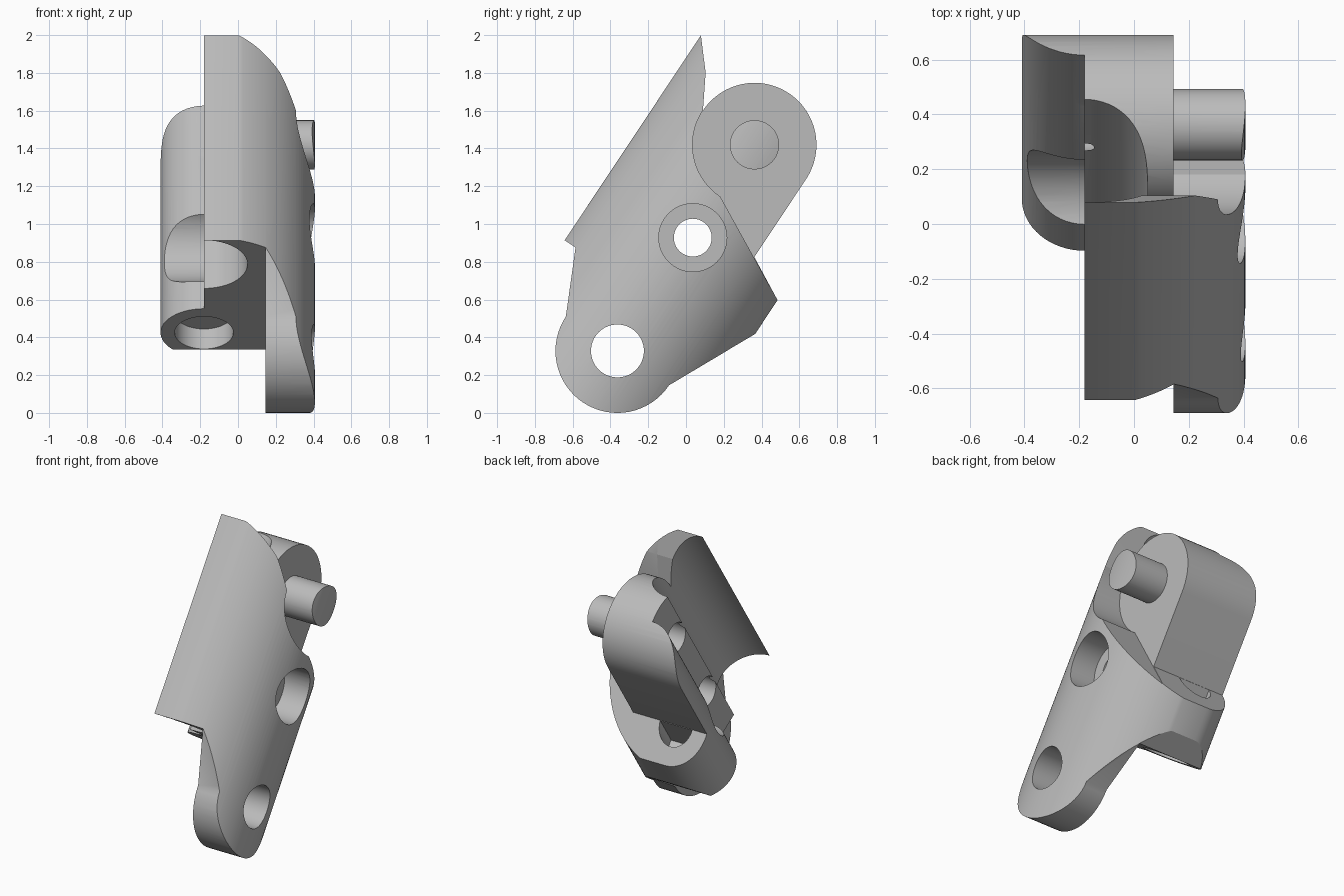
import bpy, bmesh
from math import radians, sin, cos
from mathutils import Matrix

if "Cube" in bpy.data.objects:
    bpy.data.objects.remove(bpy.data.objects["Cube"], do_unlink=True)

R = 0.328        # end lug radius
PIN = 1.31       # distance between lower hole and pin
MID = 0.72       # centre of the middle hole
STEP = 0.145     # plane between the two hinge leaves
CORE = -0.18     # inner face of the body

metal = bpy.data.materials.new("plain grey")
metal.use_nodes = True
grey = (0.5, 0.5, 0.5, 1)
metal.diffuse_color = grey
metal.node_tree.nodes["Principled BSDF"].inputs["Base Color"].default_value = grey


def arc(cx, cy, r, a0, a1, n=32):
    angles = [radians(a0 + (a1 - a0) * i / n) for i in range(n + 1)]
    return [(cx + r * cos(a), cy + r * sin(a)) for a in angles]


def circle(cx, cy, r):
    return arc(cx, cy, r, 0, 360, 64)[:-1]


def prism(name, loops, axis, lo, hi):
    """Extrude outlines across (axis x) or along (axis u) the link."""
    bm = bmesh.new()
    for loop in loops:
        pts = [(lo, a, b) if axis == "x" else (a, lo, b) for a, b in loop]
        face = bm.faces.new([bm.verts.new(p) for p in pts])
        ext = bmesh.ops.extrude_face_region(bm, geom=[face])["geom"]
        shift = (hi - lo, 0, 0) if axis == "x" else (0, hi - lo, 0)
        bmesh.ops.translate(bm, vec=shift,
                            verts=[v for v in ext if isinstance(v, bmesh.types.BMVert)])
    bmesh.ops.recalc_face_normals(bm, faces=bm.faces)
    mesh = bpy.data.meshes.new(name)
    bm.to_mesh(mesh)
    bm.free()
    mesh.materials.append(metal)
    obj = bpy.data.objects.new(name, mesh)
    bpy.context.collection.objects.link(obj)
    return obj


def combine(obj, other, operation):
    mod = obj.modifiers.new("cut", "BOOLEAN")
    mod.operation, mod.object, mod.solver = operation, other, "EXACT"
    bpy.context.view_layer.objects.active = obj
    bpy.ops.object.modifier_apply(modifier=mod.name)
    bpy.data.objects.remove(other, do_unlink=True)


def envelope():
    """Cross-section: round shell, hollow channel, rounded inner rib."""
    section = (arc(CORE, 0, 0.587, -71.6, 71.6, 64)
               + arc(CORE, 0.327, 0.23, 90, -90)
               + arc(CORE, -0.327, 0.23, 90, 270))
    return prism("envelope", [section], "u", -0.6, 1.9)


# Side outlines of the outer leaf (with pin) and the inner leaf (with upper lug)
upper_flare = [(1.485, 0.427), (1.635, 0.557), (1.68, 0.6)]
outer = (arc(0, 0, R, 90, 270) + [(0.567, -0.6), (0.67, -0.6)]
         + arc(PIN, 0, R, 180, 90) + upper_flare + [(0.567, 0.6)])
inner = ([(0.333, 0.6), (0.333, -0.487), (0.567, -0.6), (0.67, -0.6), (0.815, -R)]
         + arc(PIN, 0, R, -90, 90) + upper_flare)

link = prism("hinge_link", [outer, circle(PIN, 0, 0.13)], "x", STEP, 0.46)
combine(link, envelope(), "INTERSECT")
inner_leaf = prism("inner_leaf", [inner], "x", -0.46, STEP)
combine(inner_leaf, envelope(), "INTERSECT")
combine(link, inner_leaf, "UNION")

# Cross holes: centre along the link, radius, x range
for centre, radius, lo, hi in [
    (0, 0.14, 0, 0.5),             # lower hinge hole
    (MID, 0.1, -0.5, 0.5),         # middle through hole
    (MID, 0.18, 0.2, 0.5),         # outer counterbore
    (MID, 0.234, -0.5, CORE),      # inner counterbore
    (PIN, 0.1, -0.3, 0.0),         # blind hole behind the pin
]:
    combine(link, prism("hole", [circle(centre, 0, radius)], "x", lo, hi), "DIFFERENCE")

# Lengthwise blind hole and half-round notch in the rib
combine(link, prism("bore", [circle(CORE, -0.327, 0.155)], "u", 0.2, 0.46), "DIFFERENCE")
combine(link, prism("notch", [arc(CORE, -0.33, 0.12, 180, 360)], "u", 0.6, 0.9), "DIFFERENCE")

# Lean the link back and set it on the ground
link.data.transform(Matrix(((1, 0, 0, 0),
                            (0, 0.554, -0.833, -0.363),
                            (0, 0.833, 0.554, 0.328),
                            (0, 0, 0, 1))))
bpy.ops.object.select_all(action="DESELECT")
link.select_set(True)
bpy.context.view_layer.objects.active = link
bpy.ops.object.shade_smooth_by_angle(angle=radians(25))
